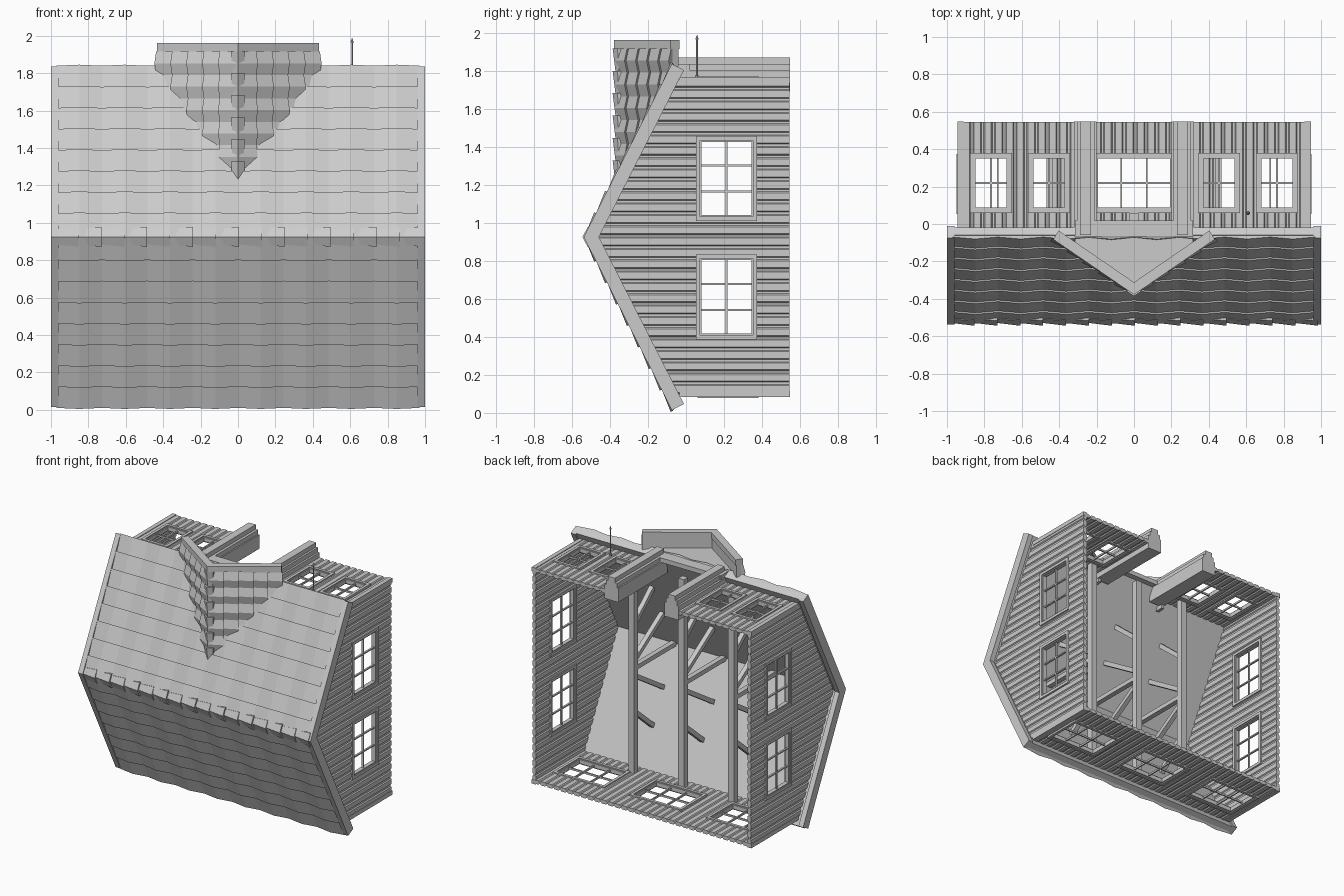
import bpy, bmesh, math
from mathutils import Vector as V

if "Cube" in bpy.data.objects:
    bpy.data.objects.remove(bpy.data.objects["Cube"])

RIDGE_Y, RIDGE_Z = -0.52, 0.925
EAVE_Y, EAVE_Z = -0.06, 1.828
SLOPE = math.hypot(EAVE_Y - RIDGE_Y, EAVE_Z - RIDGE_Z)
DY, DZ = (EAVE_Y - RIDGE_Y) / SLOPE, (EAVE_Z - RIDGE_Z) / SLOPE


def finish(name, bm):
    bmesh.ops.recalc_face_normals(bm, faces=bm.faces)
    me = bpy.data.meshes.new(name)
    bm.to_mesh(me)
    bm.free()
    ob = bpy.data.objects.new(name, me)
    bpy.context.collection.objects.link(ob)
    return ob


def boxes(name, spans):
    """Each span is (x0, x1, y0, y1, z0, z1)."""
    bm = bmesh.new()
    for x0, x1, y0, y1, z0, z1 in spans:
        vs = [bm.verts.new((x, y, z)) for x in (x0, x1) for y in (y0, y1) for z in (z0, z1)]
        for f in ((0, 1, 3, 2), (4, 6, 7, 5), (0, 4, 5, 1), (2, 3, 7, 6), (0, 2, 6, 4), (1, 5, 7, 3)):
            bm.faces.new([vs[i] for i in f])
    return finish(name, bm)


def prism(name, pts, a, b, place):
    bm = bmesh.new()
    lo = [bm.verts.new(place(p, a)) for p in pts]
    hi = [bm.verts.new(place(p, b)) for p in pts]
    bm.faces.new(lo)
    bm.faces.new(hi)
    n = len(pts)
    for i in range(n):
        bm.faces.new((lo[i], lo[(i + 1) % n], hi[(i + 1) % n], hi[i]))
    return finish(name, bm)


along_x = lambda p, d: (d, p[0], p[1])
along_z = lambda p, d: (p[0], p[1], d)


def span(axis, u0, u1, y0, y1, w0, w1):
    return (w0, w1, y0, y1, u0, u1) if axis == 'x' else (u0, u1, y0, y1, w0, w1)


def window(name, axis, w, cu, cy, su, sy, nu, ny):
    """Raised casing, sash and glazing bars."""
    parts = []
    for b, o, t in ((0.022, 0.018, 0.024), (0.012, 0.0, 0.016)):
        hu, hy = su / 2 + o, sy / 2 + o
        for s in (-1, 1):
            a, c = sorted((cu + s * hu, cu + s * (hu - b)))
            parts.append(span(axis, a, c, cy - hy, cy + hy, w - t, w + t))
            a, c = sorted((cy + s * hy, cy + s * (hy - b)))
            parts.append(span(axis, cu - hu, cu + hu, a, c, w - t, w + t))
    for i in range(1, nu):
        u = cu - su / 2 + su * i / nu
        parts.append(span(axis, u - .005, u + .005, cy - sy / 2, cy + sy / 2, w - .007, w + .007))
    for i in range(1, ny):
        y = cy - sy / 2 + sy * i / ny
        parts.append(span(axis, cu - su / 2, cu + su / 2, y - .005, y + .005, w - .007, w + .007))
    return boxes(name, parts)


def wall(name, axis, w, u0, u1, top, wins):
    """Boarded wall with grooves on both sides and window openings."""
    n = 2 * max(1, round((u1 - u0) / 0.12))
    p = (u1 - u0) / n
    rows = []
    for i in range(n):
        for f, t in ((0, .007), (.2, .007), (.3, .015), (.9, .015)):
            rows.append((u0 + (i + f) * p, t))
    rows.append((u1, .007))
    bm = bmesh.new()
    rings = []
    for u, t in rows:
        ring = []
        for y, o in ((.545, t), (.545, -t), (top(u), -t), (top(u), t)):
            ring.append(bm.verts.new((w + o, y, u) if axis == 'x' else (u, y, w + o)))
        rings.append(ring)
    for a, b in zip(rings, rings[1:]):
        for k in range(4):
            bm.faces.new((a[k], a[(k + 1) % 4], b[(k + 1) % 4], b[k]))
    bm.faces.new(rings[0])
    bm.faces.new(rings[-1])
    ob = finish(name, bm)
    cut = boxes('opening_cutter', [span(axis, c - su / 2, c + su / 2, cy - sy / 2, cy + sy / 2, w - .1, w + .1)
                                   for c, cy, su, sy, nu, ny in wins])
    cut.hide_render = True
    m = ob.modifiers.new('openings', 'BOOLEAN')
    m.object, m.operation, m.solver = cut, 'DIFFERENCE', 'EXACT'
    bpy.context.view_layer.objects.active = ob
    bpy.ops.object.modifier_apply(modifier=m.name)
    bpy.data.objects.remove(cut)
    for i, (c, cy, su, sy, nu, ny) in enumerate(wins):
        window(f'{name}_window_{i + 1}', axis, w, c, cy, su, sy, nu, ny)


def tiles(name, start, u, v, nrm, width, length, rows, period, amp, lift):
    """Wavy tile courses, each lifting toward its lower edge."""
    cols = round(width / period * 2)
    bm = bmesh.new()
    lines = []
    for i in range(rows):
        for s in (0, 1):
            d = (i + s) * length / rows + s * .006
            lines.append([bm.verts.new(start + u * (width * j / cols) + v * d
                          + nrm * (.008 + lift * s + amp * (1 if j % 2 else -1))) for j in range(cols + 1)])
    d = length - .004
    lines.append([bm.verts.new(start + u * (width * j / cols) + v * d - nrm * .004) for j in range(cols + 1)])
    for a, b in zip(lines, lines[1:]):
        for j in range(cols):
            bm.faces.new((a[j], a[j + 1], b[j + 1], b[j]))
    return finish(name, bm)


def ridge_caps(name, start, u, va, vb, up, count, step, leg):
    """Overlapping V-shaped caps that flare along the ridge."""
    bm = bmesh.new()
    for i in range(count):
        ends = []
        for s in (0, 1):
            c = start + u * (step * (i + s * 1.08)) + up * (.008 + .016 * s)
            k = leg * (.75 + .25 * s)
            ends.append([bm.verts.new(q) for q in (c + va * k, c, c + vb * k, c + vb * k - up * .02,
                                                   c - up * .02, c + va * k - up * .02)])
        for k in range(6):
            bm.faces.new((ends[0][k], ends[0][(k + 1) % 6], ends[1][(k + 1) % 6], ends[1][k]))
        for e in ends:
            bm.faces.new((e[0], e[1], e[4], e[5]))
            bm.faces.new((e[1], e[2], e[3], e[4]))
    return finish(name, bm)


def clip_to_roof(ob, depth=.02):
    """Cut away what lies below the front roof slope."""
    n = V((0, -DZ, DY))
    bm = bmesh.new()
    bm.from_mesh(ob.data)
    bmesh.ops.bisect_plane(bm, geom=bm.verts[:] + bm.edges[:] + bm.faces[:],
                           plane_co=V((0, RIDGE_Y, RIDGE_Z)) - n * depth, plane_no=n, clear_inner=True)
    bm.to_mesh(ob.data)
    bm.free()


# main roof deck, barge boards and tiles
def roof_band(hi, lo):
    pts = []
    for h in (hi, lo):
        e = (EAVE_Y - DZ * h, EAVE_Z + DY * h)
        side = [(e[0], 2 * RIDGE_Z - e[1]), (RIDGE_Y - h / DZ, RIDGE_Z), e]
        pts += side if h == hi else side[::-1]
    return pts


prism('roof_deck', roof_band(0, -.045), -.965, .965, along_x)
for s, side in ((1, 'right'), (-1, 'left')):
    prism(f'barge_board_{side}', roof_band(.016, -.055), s * .96, s * 1.0, along_x)
down = {}
for s, side in ((1, 'front'), (-1, 'rear')):
    down[s] = V((0, DY, s * DZ))
    tiles(f'roof_tiles_{side}', V((-.97, RIDGE_Y, RIDGE_Z)), V((1, 0, 0)), down[s],
          V((0, -DZ, s * DY)), 1.94, SLOPE, 8, .2425, .006, .012)
ridge_caps('ridge_caps', V((-.985, RIDGE_Y, RIDGE_Z)), V((1, 0, 0)), down[1], down[-1],
           V((0, -1, 0)), 16, .1225, .06)

# walls with windows
gable_top = lambda z: RIDGE_Y + .028 + abs(z - RIDGE_Z) * DY / DZ
flat_top = lambda u: -.05
side_wins = [(z, .213, .41, .285, 3, 2) for z in (.61, 1.233)]
for s, side in ((1, 'right'), (-1, 'left')):
    wall(f'{side}_wall', 'x', s * .926, .09, 1.76, gable_top, side_wins)
    a, b = sorted((s * .24, s * .93))
    wall(f'front_wall_{side}', 'z', 1.747, a, b, flat_top,
         [(s * c, .22, .19, .285, 2, 2) for c in (.455, .765)])
wall('rear_wall', 'z', .103, -.93, .93, flat_top, [(c, .22, .41, .285, 3, 2) for c in (-.66, 0, .66)])

# corner boards
boxes('corner_boards', [(min(a, b), max(a, b), -.035, .547, z, z + .032)
                        for a, b in ((.912, .945), (-.912, -.945)) for z in (.083, 1.735)])

# stepped pilasters beside the front opening
for s, side in ((1, 'right'), (-1, 'left')):
    parts = []
    for a, b, z0, z1 in ((.20, .32, 1.69, 1.80), (.21, .305, 1.79, 1.835), (.23, .29, 1.83, 1.87)):
        parts.append((*sorted((s * a, s * b)), -.06, .547, z0, z1))
    boxes(f'pilaster_{side}', parts)

# dormer walls
prism('dormer_front', [(-.315, .02), (-.315, -.13), (0, -.345), (.315, -.13), (.315, .02)],
      1.80, 1.835, along_z)
boxes('dormer_cheeks', [(min(s * .29, s * .315), max(s * .29, s * .315), -.135, -.03, 1.66, 1.82)
                        for s in (1, -1)])

# dormer roof, fascia, tiles and ridge caps
L = math.hypot(.425, .29)
chevron = [(-.425, -.07), (0, -.36), (.425, -.07), (.405, -.04), (0, -.318), (-.405, -.04)]
clip_to_roof(prism('dormer_roof_deck', chevron, 1.1, 1.93, along_z))
prism('dormer_fascia', [(-.432, -.082), (0, -.378), (.432, -.082), (.403, -.035), (0, -.312), (-.403, -.035)],
      1.915, 1.96, along_z)
legs = {}
for s, side in ((1, 'right'), (-1, 'left')):
    legs[s] = V((s * .425, .29, 0)) / L
    nrm = V((s * .29, -.425, 0)) / L
    clip_to_roof(tiles(f'dormer_tiles_{side}', V((0, -.36, 1.165)), V((0, 0, 1)), legs[s], nrm,
                       .75, L, 5, .125, .008, .014))
clip_to_roof(ridge_caps('dormer_ridge_caps', V((0, -.362, 1.20)), V((0, 0, 1)), legs[1], legs[-1],
                        V((0, -1, 0)), 6, .118, .045))


# interior roof trusses
def strut(y0, z0, y1, z1, t=.017):
    d = V((y1 - y0, z1 - z0)).normalized() * t
    return [(y0 - d.y, z0 + d.x), (y1 - d.y, z1 + d.x), (y1 + d.y, z1 - d.x), (y0 + d.y, z0 - d.x)]


for i, x in enumerate((-.43, 0, .43)):
    boxes(f'tie_beam_{i + 1}', [(x - .025, x + .025, .01, .06, .11, 1.74)])
    prism(f'king_post_{i + 1}', strut(.03, RIDGE_Z, -.48, RIDGE_Z), x - .02, x + .02, along_x)
    for s in (1, -1):
        for j, (a, b) in enumerate(((.06, .29), (.34, .54))):
            y1 = RIDGE_Y + .04 + b * DY / DZ
            prism(f'brace_{i + 1}_{"front" if s > 0 else "rear"}_{j + 1}',
                  strut(.03, RIDGE_Z + s * a, y1, RIDGE_Z + s * b), x - .018, x + .018, along_x)

# thin pole with pointed tip
for nm, r1, r2, z0, z1 in (('pole_base', .011, .011, 1.755, 1.775), ('pole', .0045, .0045, 1.77, 1.97),
                           ('pole_tip', .009, .0, 1.965, 1.99)):
    bpy.ops.mesh.primitive_cone_add(vertices=8, radius1=r1, radius2=r2, depth=z1 - z0,
                                    location=(.61, .058, (z0 + z1) / 2))
    bpy.context.object.name = nm
